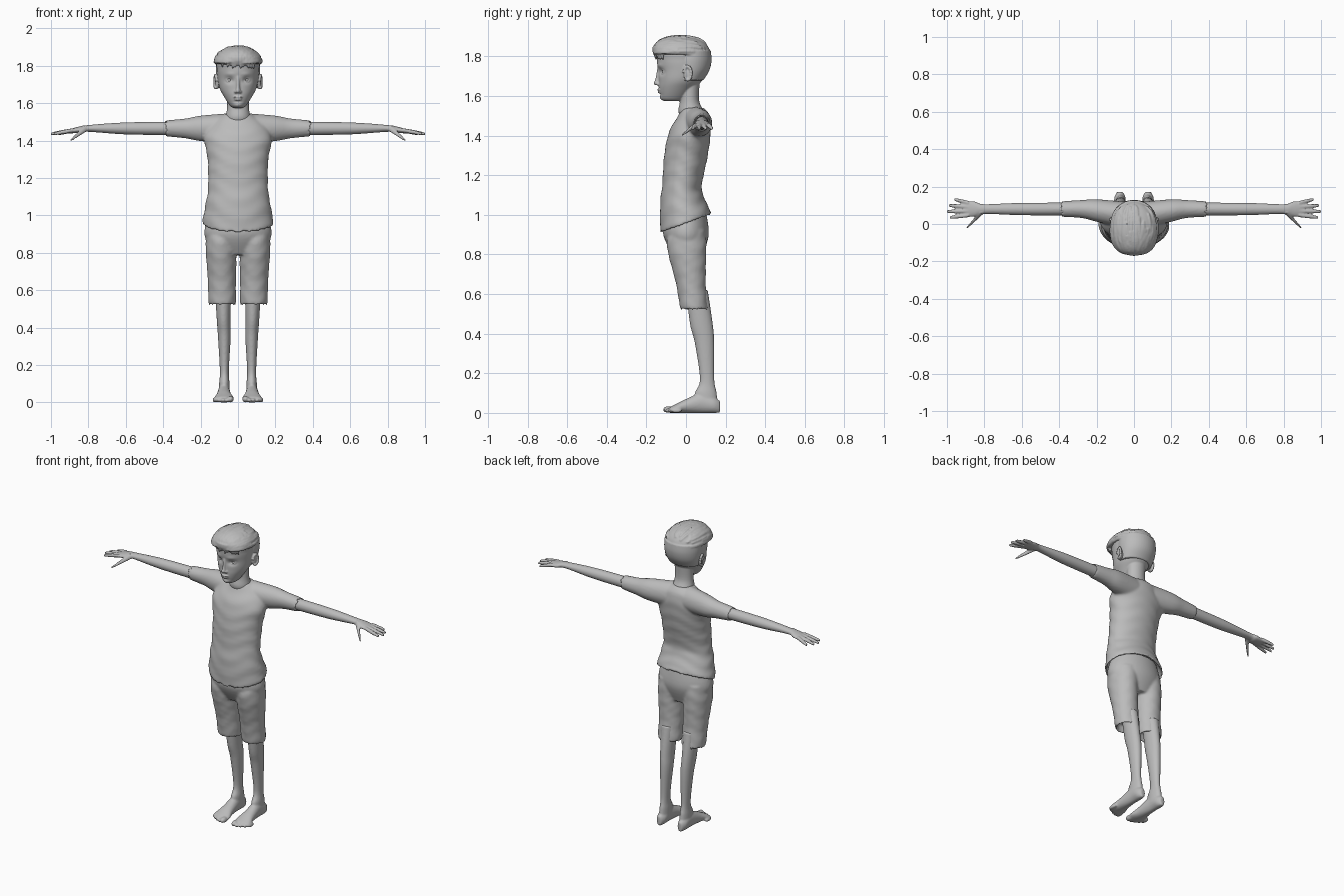
import bpy, bmesh, math, random
from mathutils import Vector, Matrix

random.seed(4)
cube = bpy.data.objects.get("Cube")
if cube:
    bpy.data.objects.remove(cube)

clay = bpy.data.materials.new("grey clay")
clay.use_nodes = True
tone = (.5, .5, .5, 1)
clay.diffuse_color = tone
clay.node_tree.nodes["Principled BSDF"].inputs["Base Color"].default_value = tone

# Ring axes for a sweep that runs along x, y or z
FRAMES = {
    "x": (Vector((0, 1, 0)), Vector((0, 0, 1))),
    "y": (Vector((1, 0, 0)), Vector((0, 0, 1))),
    "z": (Vector((1, 0, 0)), Vector((0, 1, 0))),
}


def ring(z, front, back, half, x=0):
    """A level cross-section between a front and a back limit."""
    return x, (front + back) / 2, z, half, (back - front) / 2


def round_ring(point, radius):
    return (*point, radius, radius)


def smooth_rows(rows, steps):
    """Catmull-Rom interpolation through the given cross-sections."""
    rows = [Vector(row) for row in rows]
    padded = [rows[0], *rows, rows[-1]]
    result = []
    for before, start, end, after in zip(padded, padded[1:], padded[2:], padded[3:]):
        leave, arrive = (end - before) / 2, (after - start) / 2
        for k in range(steps):
            t = k / steps
            ease = t * t * (3 - 2 * t)
            result.append(start.lerp(end, ease) + leave * t * (1 - t) ** 2 - arrive * t * t * (1 - t))
    return result + [rows[-1]]


def hollow(rows, wall):
    """Turn the first cross-section into a recessed opening."""
    edge, inward = Vector(rows[0]), Vector(rows[1]) - Vector(rows[0])
    shrink = Vector((0, 0, 0, wall, wall))
    step = Vector((*inward[:3], 0, 0)).normalized() * wall * 4
    return [edge + step - shrink * 1.5, edge - shrink, edge, *rows[1:]]


def sweep(bm, axis, rows, sides=32, steps=6, both=False, fold=0):
    """Closed skin over elliptical rings, optionally mirrored and creased."""
    u, v = FRAMES[axis]
    made = []
    for side in ((1, -1) if both else (1,)):
        rings = []
        for x, y, z, a, b in smooth_rows(rows, steps):
            loop = []
            for i in range(sides):
                angle = math.tau * i / sides
                grow = 1 + fold * math.sin(z * 75 + math.sin(angle * 3) * 2 + angle)
                co = Vector((x, y, z)) + (u * math.cos(angle) * a + v * math.sin(angle) * b) * grow
                co.x *= side
                loop.append(bm.verts.new(co))
            rings.append(loop)
            made += loop
        for low, high in zip(rings, rings[1:]):
            for i in range(sides):
                bm.faces.new((low[i - 1], low[i], high[i], high[i - 1]))
        bm.faces.new(rings[0])
        bm.faces.new(rings[-1])
    return made


def blob(bm, place, size, both=False):
    for side in ((1, -1) if both else (1,)):
        spot = Matrix.Translation((side * place[0], place[1], place[2]))
        bmesh.ops.create_uvsphere(bm, u_segments=24, v_segments=16, radius=1,
                                  matrix=spot @ Matrix.Diagonal((*size, 1)))


def finish(name, bm, voxel, relax):
    """Make the object; a voxel remesh welds its overlapping volumes."""
    bmesh.ops.recalc_face_normals(bm, faces=bm.faces)
    mesh = bpy.data.meshes.new(name)
    bm.to_mesh(mesh)
    bm.free()
    mesh.materials.append(clay)
    ob = bpy.data.objects.new(name, mesh)
    bpy.context.collection.objects.link(ob)
    weld = ob.modifiers.new("weld", "REMESH")
    weld.mode, weld.voxel_size, weld.use_smooth_shade = "VOXEL", voxel, True
    soft = ob.modifiers.new("soften", "SMOOTH")
    soft.factor, soft.iterations = .5, relax


def arm_ring(x, deep, tall):
    """A cross-section of the outstretched arm; the hand droops a little."""
    y = .08 - .04 * max(0, 1 - x / .25)
    z = 1.465 - .15 * max(0, x - .8)
    return x, y, z, deep, tall


# Shirt: torso with a hollow hem that rises to the back, and hollow sleeves
bm = bmesh.new()
torso = sweep(bm, "z", hollow([
    ring(z=.965, front=-.13, back=.127, half=.19),
    ring(z=1.08, front=-.13, back=.09, half=.17),
    ring(z=1.15, front=-.12, back=.08, half=.16),
    ring(z=1.3, front=-.11, back=.11, half=.162),
    ring(z=1.42, front=-.085, back=.125, half=.18),
    ring(z=1.5, front=-.04, back=.12, half=.13),
    ring(z=1.54, front=-.02, back=.09, half=.075)], wall=.012), sides=64, fold=.012)
for vert in torso:
    vert.co.z += .36 * vert.co.y * min(1, max(0, (1.15 - vert.co.z) / .18))
sweep(bm, "x", hollow([
    arm_ring(x=.385, deep=.041, tall=.042),
    arm_ring(x=.28, deep=.048, tall=.053),
    arm_ring(x=.2, deep=.06, tall=.068),
    arm_ring(x=.06, deep=.07, tall=.08)], wall=.006), both=True, fold=.01)
finish("shirt", bm, voxel=.008, relax=3)

# Shorts: pelvis and two hollow legs
bm = bmesh.new()
sweep(bm, "z", [
    ring(z=1.02, front=-.1, back=.1, half=.15),
    ring(z=.9, front=-.115, back=.115, half=.18),
    ring(z=.79, front=-.06, back=.08, half=.13)], sides=48)
sweep(bm, "z", hollow([
    ring(z=.53, front=-.03, back=.112, half=.073, x=.084),
    ring(z=.65, front=-.05, back=.1, half=.075, x=.086),
    ring(z=.83, front=-.095, back=.103, half=.083, x=.09),
    ring(z=.92, front=-.09, back=.1, half=.08, x=.085)], wall=.01), both=True, fold=.015)
finish("shorts", bm, voxel=.008, relax=3)

# Bare legs, feet and toes
bm = bmesh.new()
sweep(bm, "z", [
    ring(z=.62, front=0, back=.11, half=.044, x=.08),
    ring(z=.45, front=.02, back=.135, half=.037, x=.077),
    ring(z=.35, front=.045, back=.143, half=.034, x=.073),
    ring(z=.17, front=.07, back=.143, half=.024, x=.073),
    ring(z=.1, front=.045, back=.155, half=.028, x=.073),
    ring(z=.04, front=.05, back=.16, half=.03, x=.073)], both=True)
foot = []
for y, half, height in ((.172, .015, .06), (.14, .03, .08), (.08, .032, .1),
                        (0, .04, .07), (-.05, .053, .045), (-.08, .052, .03)):
    foot.append((.075, y, height / 2, half, height / 2))
sweep(bm, "y", foot, both=True)
for i in range(5):
    size = .012 if i else .017
    blob(bm, (.04 + i * .021, -.088 + i * i * .0025, size), (size, .028, size), both=True)
finish("legs_and_feet", bm, voxel=.006, relax=2)

# Bare arms, palms, fingers and thumbs
bm = bmesh.new()
sweep(bm, "x", [
    arm_ring(x=.32, deep=.034, tall=.036),
    arm_ring(x=.6, deep=.033, tall=.032),
    arm_ring(x=.8, deep=.026, tall=.018),
    arm_ring(x=.85, deep=.04, tall=.017),
    arm_ring(x=.91, deep=.042, tall=.01)], both=True)
for i, reach in enumerate((.985, 1, .99, .96)):
    root = Vector((.885, .047 + i * .022, 1.455))
    tip = Vector((reach, .035 + i * .032, 1.436))
    taper = [round_ring(root.lerp(tip, t), .011 - .004 * t ** 4) for t in (0, .5, .9, 1)]
    sweep(bm, "x", taper, sides=16, both=True)
root, tip = Vector((.815, .06, 1.465)), Vector((.893, -.021, 1.402))
thumb = [round_ring(root.lerp(tip, t), .016 - .01 * t) for t in (0, .4, .8, 1)]
sweep(bm, "y", thumb, sides=16, both=True)
finish("arms_and_hands", bm, voxel=.005, relax=1)

# Head: skull and jaw, with sockets, brow and chin softly pushed in or out
bm = bmesh.new()
SKULL = [
    ring(z=1.575, front=-.11, back=-.02, half=.028),
    ring(z=1.59, front=-.128, back=0, half=.046),
    ring(z=1.64, front=-.137, back=.045, half=.078),
    ring(z=1.68, front=-.138, back=.083, half=.098),
    ring(z=1.73, front=-.14, back=.113, half=.108),
    ring(z=1.78, front=-.147, back=.124, half=.113),
    ring(z=1.83, front=-.14, back=.12, half=.11),
    ring(z=1.89, front=-.07, back=.06, half=.05)]
skull = sweep(bm, "z", SKULL, sides=96, steps=8)


def push(x, z, amount, wide, high):
    for vert in skull:
        if vert.co.y < -.03:
            near = ((abs(vert.co.x) - x) / wide) ** 2 + ((vert.co.z - z) / high) ** 2
            vert.co.y += amount * math.exp(-near)


push(x=.045, z=1.722, amount=.016, wide=.02, high=.014)
push(x=.045, z=1.755, amount=-.004, wide=.025, high=.01)
push(x=0, z=1.608, amount=.005, wide=.025, high=.006)
push(x=0, z=1.588, amount=-.004, wide=.02, high=.012)

# Neck
sweep(bm, "z", [
    ring(z=1.46, front=-.01, back=.1, half=.07),
    ring(z=1.52, front=-.038, back=.09, half=.067),
    ring(z=1.58, front=-.03, back=.066, half=.058),
    ring(z=1.68, front=-.03, back=.07, half=.06)])

# Nose, nostrils and lips
sweep(bm, "z", [
    ring(z=1.655, front=-.158, back=-.125, half=.01),
    ring(z=1.667, front=-.163, back=-.125, half=.013),
    ring(z=1.69, front=-.154, back=-.12, half=.01),
    ring(z=1.75, front=-.143, back=-.12, half=.011)], sides=24)
blob(bm, place=(.012, -.139, 1.661), size=(.009, .012, .008), both=True)
blob(bm, place=(.008, -.133, 1.632), size=(.018, .013, .005), both=True)
blob(bm, place=(0, -.131, 1.62), size=(.02, .013, .006))

# Ears: a flat bowl with a raised rim
blob(bm, place=(.11, .008, 1.712), size=(.014, .02, .036), both=True)
for i in range(12):
    angle = math.radians(i * 25 - 110)
    across, along = math.cos(angle), math.sin(angle)
    blob(bm, (.121 + .004 * across, .008 + .019 * across, 1.715 + .034 * along),
         size=(.008, .008, .008), both=True)

# Eyelids
for lift in (.011, -.009):
    lid = [round_ring((.045 + .021 * t, -.112 - .008 * (1 - t * t) + .005 * t, 1.723 + lift * (1 - t * t)), .0035)
           for t in (-1, -.5, 0, .5, 1)]
    sweep(bm, "x", lid, sides=12, both=True)
finish("head", bm, voxel=.0042, relax=1)

bm = bmesh.new()
blob(bm, place=(.045, -.1, 1.723), size=(.021, .02, .017), both=True)
finish("eyes", bm, voxel=.003, relax=2)

# Hair: short sides and back that follow the skull, and a thick top
bm = bmesh.new()
sweep(bm, "z", [(x, y + .035, z, a + .006, b - .03) for x, y, z, a, b in SKULL[3:7]], sides=48)
dome = []
for k in range(8):
    angle = math.pi / 2 * k / 7.5
    spread = math.cos(angle) ** .7
    dome.append(ring(z=1.81 + .09 * math.sin(angle), front=-.03 - .13 * spread,
                     back=-.03 + .153 * spread, half=.127 * spread))
sweep(bm, "z", dome, sides=48)

# Locks combed forward over the top
for i in range(46):
    lean = math.radians(-85 + 170 * i / 45)
    start, stop = random.uniform(.1, .6), random.uniform(.85, .97)
    lock = []
    for k in range(7):
        turn = math.pi * (start + (stop - start) * k / 6)
        rise = math.sin(turn) ** .7 * random.uniform(1, 1.04)
        lock.append(round_ring((.123 * math.sin(lean) * rise, -.025 + .142 * math.cos(turn),
                                1.813 + .088 * math.cos(lean) * rise), .007))
    sweep(bm, "y", lock, sides=8, steps=3)

# Ragged fringe
for i in range(13):
    x = (i - 6) * .014
    y = -.02 - .14 * math.sqrt(1 - (x / .125) ** 2)
    drop = random.uniform(.015, .04)
    sweep(bm, "z", [round_ring((x, y, 1.85), .01), round_ring((x, y, 1.825), .01),
                    round_ring((x, y + .008, 1.822 - drop), .004)], sides=10)
finish("hair", bm, voxel=.0048, relax=1)
